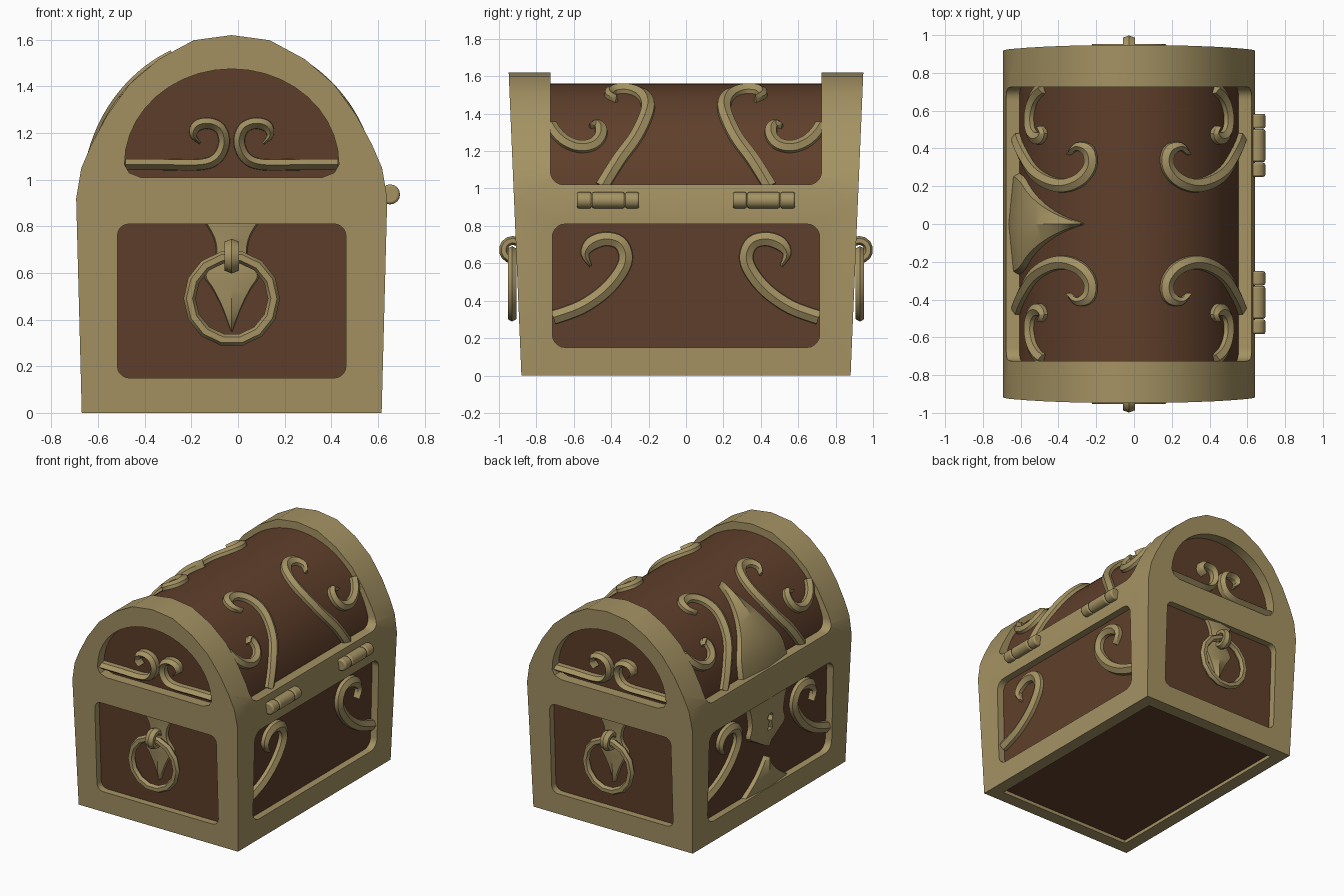
import bpy, bmesh
from math import radians, sin, cos, pi
from mathutils import Vector

cube = bpy.data.objects.get("Cube")
if cube:
    bpy.data.objects.remove(cube, do_unlink=True)

CX = -0.027      # middle of the chest body
SPRING = 0.92    # height where the lid begins
ARC = 0.62       # mean lid radius, turns angle into length
LID_A, LID_B = 0.588, 0.64   # half width and rise of the wooden lid
BODY_IN, LID_IN = 0.05, 0.075  # how far the end panels sit back


def make_material(name, rgb):
    m = bpy.data.materials.new(name)
    m.use_nodes = True
    m.diffuse_color = (*rgb, 1)
    m.node_tree.nodes["Principled BSDF"].inputs["Base Color"].default_value = (*rgb, 1)
    return m


GOLD = make_material("old gold", (0.375, 0.29, 0.125))
WOOD = make_material("brown wood", (0.116, 0.05, 0.024))


def finish(ob, mat, angle=30):
    ob.data.materials.clear()
    ob.data.materials.append(mat)
    bpy.ops.object.select_all(action="DESELECT")
    ob.select_set(True)
    bpy.context.view_layer.objects.active = ob
    bpy.ops.object.shade_smooth_by_angle(angle=radians(angle))
    return ob


def loft(name, rings, mat, angle=30):
    """Skin closed rings of points and cap both ends."""
    bm = bmesh.new()
    rows = [[bm.verts.new(p) for p in ring] for ring in rings]
    n = len(rows[0])
    for a, b in zip(rows, rows[1:]):
        for i in range(n):
            j = (i + 1) % n
            bm.faces.new((a[i], a[j], b[j], b[i]))
    bm.faces.new(rows[0])
    bm.faces.new(rows[-1][::-1])
    bmesh.ops.recalc_face_normals(bm, faces=bm.faces)
    me = bpy.data.meshes.new(name)
    bm.to_mesh(me)
    bm.free()
    ob = bpy.data.objects.new(name, me)
    bpy.context.collection.objects.link(ob)
    return finish(ob, mat, angle)


def mirrored(half):
    """Complete a half outline that runs from bottom to top."""
    return half + [(-u, v) for u, v in reversed(half) if u > 0]


def end_depth(z):
    return 0.88 + 0.042 * z


def hull(name, half, inset, mat):
    """Chest solid: an outline whose ends lean outward."""
    pts = mirrored(half)
    return loft(name, [[(CX + x, s * (end_depth(z) - inset), z) for x, z in pts]
                       for s in (-1, 1)], mat)


def rounded(hw, z0, z1, r):
    half = []
    for cz, start in ((z0 + r, -90), (z1 - r, 0)):
        for k in range(6):
            a = radians(start + 18 * k)
            half.append((hw - r + r * cos(a), cz + r * sin(a)))
    return mirrored(half)


def carve(ob, rings):
    """Subtract a lofted solid."""
    tool = loft("cutter", rings, GOLD)
    tool.hide_render = True
    mod = ob.modifiers.new("carve", "BOOLEAN")
    mod.operation, mod.solver, mod.object = "DIFFERENCE", "EXACT", tool
    bpy.context.view_layer.objects.active = ob
    bpy.ops.object.modifier_apply(modifier=mod.name)
    bpy.data.objects.remove(tool, do_unlink=True)


def window(ob, pts, axis):
    """Cut an opening straight along one axis."""
    place = {"x": lambda u, v, d: (d, u, v),
             "y": lambda u, v, d: (CX + u, d, v),
             "z": lambda u, v, d: (CX + u, v, d)}[axis]
    lo, hi = (-0.5, 0.06) if axis == "z" else (-2, 2)
    carve(ob, [[place(u, v, d) for u, v in pts] for d in (lo, hi)])


# Wooden core of the body and of the lid
hull("wooden_body", [(0.593, 0.025), (0.613, SPRING)], BODY_IN, WOOD)
hull("wooden_lid", [(LID_A, SPRING - 0.02)]
     + [(LID_A * cos(k * pi / 36), SPRING + LID_B * sin(k * pi / 36)) for k in range(18)]
     + [(0, SPRING + LID_B)], LID_IN, WOOD)

# Metal frame with its windows
frame = hull("metal_frame", [(0.643, 0), (0.667, SPRING), (0.645, 1.05), (0.602, 1.15),
                             (0.535, 1.275), (0.438, 1.41), (0.313, 1.517),
                             (0.163, 1.598), (0, 1.62)], 0, GOLD)
window(frame, rounded(0.715, 0.15, 0.81, 0.07), "x")
window(frame, rounded(0.49, 0.15, 0.81, 0.05), "y")
window(frame, rounded(0.725, 1.02, 2.2, 0.07), "x")
window(frame, mirrored([(0.39, 1.01), (0.44, 1.03)]
                       + [(0.46 * cos(k * pi / 20), 1.065 + 0.41 * sin(k * pi / 20))
                          for k in range(10)] + [(0, 1.475)]), "y")
window(frame, [(-0.55, -0.785), (0.55, -0.785), (0.55, 0.785), (-0.55, 0.785)], "z")
finish(frame, GOLD, 28)


# Surfaces that carry ornaments: along, up, height above the wood
def side_panel(sx, sy):
    return lambda u, v, h: Vector((CX + sx * (0.593 + 0.022 * v + h), sy * u, v))


def lid_panel(sx, sy):
    def f(u, v, h):
        a = v / ARC
        return Vector((CX + sx * (LID_A + h) * cos(a), sy * u, SPRING + (LID_B + h) * sin(a)))
    return f


def end_panel(sx, sy, inset):
    return lambda u, v, h: Vector((CX + sx * u, sy * (end_depth(v) - inset + h), v))


def smooth_path(pts, steps=4):
    p = [Vector(q) for q in pts]
    p = [p[0]] + p + [p[-1]]
    out = []
    for a, b, c, d in zip(p, p[1:], p[2:], p[3:]):
        for k in range(steps):
            t = k / steps
            out.append(0.5 * (2 * b + (c - a) * t + (2 * a - 5 * b + 4 * c - d) * t * t
                              + (3 * b - a - 3 * c + d) * t ** 3))
    return out + [p[-1]]


def ridge(name, pts, surf, h=0.045):
    """Raised strip with a central crest; points are (along, up, half width)."""
    path = smooth_path(pts)
    rings = []
    for i, q in enumerate(path):
        t = path[min(i + 1, len(path) - 1)] - path[max(i - 1, 0)]
        nrm = Vector((-t.y, t.x)).normalized()
        w = max(q.z, 0.003)
        rings.append([surf(q.x + nrm.x * w * s, q.y + nrm.y * w * s, k * h)
                      for s, k in ((-1, -0.3), (-0.9, 0.55), (0, 1), (0.9, 0.55), (1, -0.3))])
    return loft(name, rings, GOLD, 25)


def swirl(name, pts, surf, w, h=0.045):
    n = len(pts) - 1
    taper = [w * min(1.15, 0.25 + 4 * (1 - i / n)) for i in range(n + 1)]
    return ridge(name, [(u, v, t) for (u, v), t in zip(pts, taper)], surf, h)


def arc(pts):
    return [(p[0], radians(p[1]) * ARC, *p[2:]) for p in pts]


BODY_SWIRL = [(0.71, 0.31), (0.56, 0.365), (0.43, 0.455), (0.345, 0.56), (0.322, 0.64),
              (0.355, 0.71), (0.43, 0.73), (0.505, 0.705), (0.54, 0.65), (0.51, 0.585)]
LID_SWIRL = [(0.45, 8), (0.36, 21), (0.27, 33), (0.215, 46), (0.205, 56),
             (0.24, 65), (0.31, 70), (0.385, 69), (0.41, 63), (0.37, 58)]
CORNER_SWIRL = [(0.72, 40), (0.69, 35), (0.64, 30.5), (0.57, 28), (0.50, 29),
                (0.46, 33), (0.455, 38), (0.48, 41), (0.515, 39)]
END_SWIRL = [(0.455, 1.065), (0.3, 1.065), (0.13, 1.065), (0.06, 1.095), (0.032, 1.16),
             (0.05, 1.22), (0.1, 1.242), (0.15, 1.23), (0.165, 1.19), (0.135, 1.155)]
for sx, left in ((1, "left"), (-1, "right")):
    for sy, end in ((1, "back"), (-1, "front")):
        tag = f"{left}_{end}"
        swirl("body_swirl_" + tag, BODY_SWIRL, side_panel(sx, sy), 0.034)
        swirl("lid_swirl_" + tag, arc(LID_SWIRL), lid_panel(sx, sy), 0.033, 0.042)
        swirl("lid_corner_swirl_" + tag, arc(CORNER_SWIRL), lid_panel(sx, sy), 0.029, 0.042)
        swirl("end_swirl_" + tag, END_SWIRL, end_panel(sx, sy, LID_IN), 0.022, 0.065)

# Lock side: lid spike, lock plate with keyhole, lower spike
ridge("lid_spike", arc([(0, 8, 0.28), (0, 20, 0.255), (0, 31, 0.175), (0, 42, 0.105),
                        (0, 54, 0.045), (0, 66, 0.004)]), lid_panel(-1, 1), 0.055)
lock = side_panel(-1, 1)
plate = ridge("lock_plate", [(0, 0.84, 0.26), (0, 0.75, 0.22), (0, 0.65, 0.2), (0, 0.57, 0.22),
                             (0, 0.52, 0.14), (0, 0.45, 0.01)], lock, 0.05)
keyhole = mirrored([(0.028, 0.575), (0.012, 0.635)]
                   + [(0.03 * cos(radians(a)), 0.665 + 0.03 * sin(radians(a)))
                      for a in (-45, 0, 45)] + [(0, 0.695)])
carve(plate, [[lock(u, v, h) for u, v in keyhole] for h in (0.015, 0.09)])
finish(plate, GOLD, 25)
ridge("lower_spike", [(0, 0.13, 0.3), (0, 0.2, 0.18), (0, 0.27, 0.09), (0, 0.37, 0.004)],
      lock, 0.05)

# End handles: backing plate, staple and ring
for sy, end in ((1, "back"), (-1, "front")):
    ridge("handle_plate_" + end,
          [(0, 0.83, 0.13), (0, 0.76, 0.085), (0, 0.7, 0.07), (0, 0.65, 0.08),
           (0, 0.59, 0.122), (0, 0.53, 0.085), (0, 0.45, 0.042), (0, 0.35, 0.003)],
          end_panel(1, sy, BODY_IN), 0.04)
    bpy.ops.mesh.primitive_torus_add(major_segments=14, minor_segments=6, major_radius=0.181,
                                     minor_radius=0.026, location=(CX, sy * 0.93, 0.49),
                                     rotation=(pi / 2, 0, 0))
    bpy.context.object.name = "handle_ring_" + end
    finish(bpy.context.object, GOLD)
    bpy.ops.mesh.primitive_torus_add(major_segments=14, minor_segments=6, major_radius=0.05,
                                     minor_radius=0.024, location=(CX, sy * 0.926, 0.672),
                                     rotation=(0, pi / 2, 0))
    staple = bpy.context.object
    staple.name = "handle_staple_" + end
    staple.scale.z = 1.5
    finish(staple, GOLD)

# Hinges, three knuckles each
for sy, end in ((1, "back"), (-1, "front")):
    for k, (a, b) in enumerate(((0.25, 0.325), (0.328, 0.502), (0.505, 0.583))):
        bpy.ops.mesh.primitive_cylinder_add(vertices=16, radius=0.043, depth=b - a,
                                            location=(0.652, sy * (a + b) / 2, 0.937),
                                            rotation=(pi / 2, 0, 0))
        knuckle = bpy.context.object
        knuckle.name = f"hinge_knuckle_{end}_{k + 1}"
        bevel = knuckle.modifiers.new("soft rim", "BEVEL")
        bevel.width, bevel.segments = 0.01, 2
        finish(knuckle, GOLD, 35)
